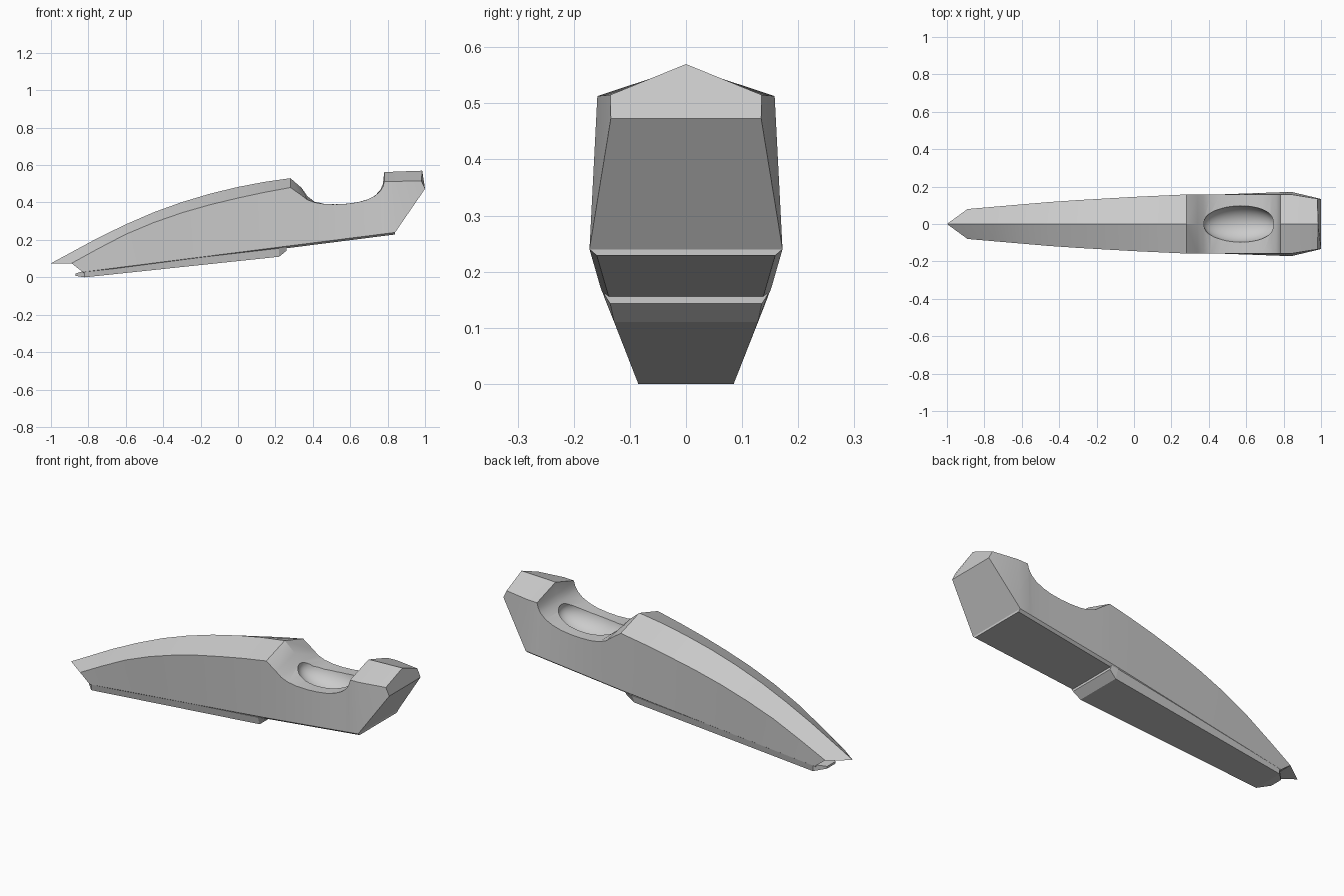
import bpy, bmesh, math

if "Cube" in bpy.data.objects:
    bpy.data.objects.remove(bpy.data.objects["Cube"])

grey = bpy.data.materials.new("light_grey")
grey.diffuse_color = (0.6, 0.6, 0.6, 1)
grey.use_nodes = True
grey.node_tree.nodes["Principled BSDF"].inputs["Base Color"].default_value = grey.diffuse_color


def lerp(table, x):
    for (a, u), (b, v) in zip(table, table[1:]):
        if x <= b:
            return u + (v - u) * max(0, x - a) / (b - a)
    return table[-1][1]


def finish(bm, name, smooth=False):
    bmesh.ops.remove_doubles(bm, verts=bm.verts, dist=1e-5)
    bmesh.ops.recalc_face_normals(bm, faces=bm.faces)
    me = bpy.data.meshes.new(name)
    bm.to_mesh(me)
    bm.free()
    ob = bpy.data.objects.new(name, me)
    bpy.context.collection.objects.link(ob)
    me.materials.append(grey)
    return ob


def select(ob):
    bpy.ops.object.select_all(action='DESELECT')
    ob.select_set(True)
    bpy.context.view_layer.objects.active = ob


# Body: lofted half sections (ridge, shoulder, lower side, underside), mirrored
top = [  # x, ridge z, shoulder z
    (-0.75, .21, .152), (-0.6, .283, .23), (-0.45, .348, .293), (-0.3, .402, .345),
    (-0.15, .447, .388), (0, .483, .424), (0.14, .51, .454), (0.28, .53, .48),
    (0.34, .478, .438), (0.37, .435, .415), (0.41, .405, .400), (0.46, .393, .392),
    (0.52, .391, .390), (0.58, .394, .393), (0.64, .402, .401), (0.69, .416, .415),
    (0.73, .436, .434), (0.76, .465, .460), (0.775, .50, .485), (0.782, .562, .511),
    (0.84, .565, .513)]
width_top = [(-.89, .08), (-.4, .122), (0, .145), (.28, .158), (.84, .158)]
width_low = [(-.83, .083), (.24, .15), (.84, .172)]
low_z = lambda x: .028 + (x + .83) / 1.67 * .212

nose = [(-1, 0, .075), (-.89, .08, .075), (-.83, .083, .028), (-.83, .07, .018)]
sections = [nose]
for x, r, s in top:
    wl = lerp(width_low, x)
    sections.append([(x, 0, r), (x, lerp(width_top, x), s),
                     (x, wl, low_z(x)), (x, wl - .013, low_z(x) - .011)])
end = [(.985, 0, .57), (.98, .135, .515), (1.0, .134, .473)]

bm = bmesh.new()


def face(pts):
    bm.faces.new([bm.verts.new(p) for p in pts])


def both(pts):
    face(pts)
    face([(x, -y, z) for x, y, z in pts])


def across(a, b):
    face([a, b, (b[0], -b[1], b[2]), (a[0], -a[1], a[2])])


for a, b in zip(sections, sections[1:]):
    for i in range(3):
        both([a[i], b[i], b[i + 1], a[i + 1]])
    across(a[3], b[3])
# Nose underside
face([nose[0], nose[1], (nose[1][0], -nose[1][1], nose[1][2])])
across(nose[1], nose[2])
across(nose[2], nose[3])
# Tail block
last = sections[-1]
both([last[0], last[1], end[1], end[0]])
both([last[1], end[2], end[1]])
both([last[1], last[2], end[2]])
face([end[0], end[1], end[2], (1.0, -.134, .473), (.98, -.135, .515)])
across(end[2], last[2])
across(last[2], last[3])
body = finish(bm, "body")

# Oval bowl sunk into the saddle
bm = bmesh.new()
bmesh.ops.create_uvsphere(bm, u_segments=48, v_segments=24, radius=1)
for v in bm.verts:
    v.co = (.565 + v.co.x * .195, v.co.y * .1, .415 + v.co.z * .1)
bowl = finish(bm, "bowl_cutter")
bowl.hide_render = True
mod = body.modifiers.new("bowl", 'BOOLEAN')
mod.operation = 'DIFFERENCE'
mod.solver = 'EXACT'
mod.object = bowl
select(body)
bpy.ops.object.modifier_apply(modifier=mod.name)
bpy.data.objects.remove(bowl)
bpy.ops.object.shade_smooth_by_angle(angle=math.radians(24))

# Sole plate under the front half
rings = [  # x, bottom half width, bottom z, top half width, top z
    (-.87, .035, .008, .035, .02), (-.82, .085, 0, .083, .035),
    (.22, .128, .11, .146, .155), (.26, .135, .143, .146, .16)]
bm = bmesh.new()
loops = [[(x, w, z), (x, u, t), (x, -u, t), (x, -w, z)] for x, w, z, u, t in rings]
for a, b in zip(loops, loops[1:]):
    for i in range(4):
        j = (i + 1) % 4
        face([a[i], b[i], b[j], a[j]])
face(loops[0])
face(loops[-1])
finish(bm, "sole_plate")
